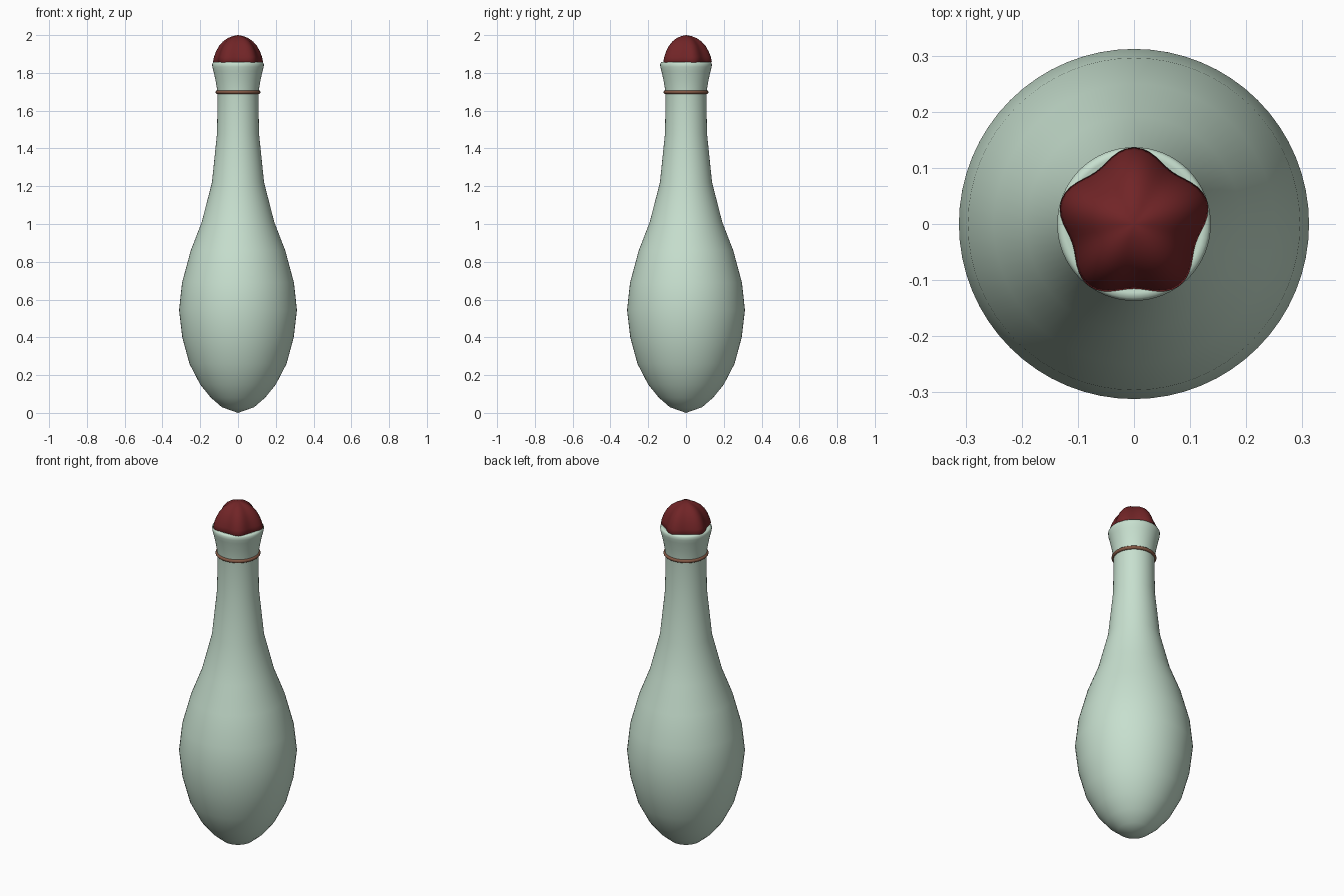
import bpy, bmesh
from math import cos, sin, pi, tau

cube = bpy.data.objects.get("Cube")
if cube:
    bpy.data.objects.remove(cube, do_unlink=True)


def material(name, rgb):
    m = bpy.data.materials.new(name)
    m.use_nodes = True
    m.diffuse_color = (*rgb, 1)
    bsdf = m.node_tree.nodes["Principled BSDF"]
    bsdf.inputs["Base Color"].default_value = (*rgb, 1)
    bsdf.inputs["Roughness"].default_value = 0.6
    return m


def finish(obj, mat, angle):
    obj.data.materials.append(mat)
    bpy.ops.object.select_all(action="DESELECT")
    obj.select_set(True)
    bpy.context.view_layer.objects.active = obj
    bpy.ops.object.shade_smooth_by_angle(angle=angle)


def revolve(name, profile, sides, mat, lobe=lambda a: 1.0, angle=pi / 3):
    """Turn an (r, z) profile about z; lobe scales the radius by direction."""
    bm = bmesh.new()
    rings = []
    for r, z in profile:
        if r == 0:
            rings.append([bm.verts.new((0, 0, z))] * sides)
        else:
            rings.append([bm.verts.new((r * lobe(a) * cos(a), r * lobe(a) * sin(a), z))
                          for a in (tau * i / sides for i in range(sides))])
    for low, high in zip(rings, rings[1:]):
        for i in range(sides):
            j = (i + 1) % sides
            bm.faces.new(dict.fromkeys((low[i], low[j], high[j], high[i])))
    bmesh.ops.recalc_face_normals(bm, faces=bm.faces)
    mesh = bpy.data.meshes.new(name)
    bm.to_mesh(mesh)
    bm.free()
    obj = bpy.data.objects.new(name, mesh)
    bpy.context.collection.objects.link(obj)
    finish(obj, mat, angle)
    return obj


pale_green = material("pale green", (0.57, 0.74, 0.62))
dark_red = material("dark red", (0.165, 0.018, 0.020))
brown = material("brown", (0.23, 0.10, 0.06))

# Bottle body with flared, rounded lip closing in under the cap
revolve("bottle_body", [
    (0, 0), (0.085, 0.03), (0.143, 0.08), (0.20, 0.15), (0.257, 0.26),
    (0.295, 0.40), (0.312, 0.545), (0.296, 0.69), (0.25, 0.86),
    (0.192, 1.01), (0.138, 1.22), (0.111, 1.48), (0.108, 1.68),
    (0.112, 1.72), (0.119, 1.76), (0.130, 1.81), (0.136, 1.832),
    (0.137, 1.847), (0.132, 1.857), (0.122, 1.858), (0.10, 1.85), (0, 1.85),
], 64, pale_green)

# Five-cornered domed cap, one corner pointing to the back
revolve("cap", [
    (0, 1.848), (0.118, 1.848), (0.126, 1.860), (0.121, 1.885),
    (0.111, 1.913), (0.096, 1.942), (0.076, 1.966), (0.052, 1.984),
    (0.026, 1.995), (0, 2.0),
], 60, dark_red, lambda a: 1 + 0.085 * cos(5 * (a - pi / 2)))

# Thin band round the neck
bpy.ops.mesh.primitive_torus_add(major_radius=0.109, minor_radius=0.010,
                                 major_segments=64, minor_segments=12,
                                 location=(0, 0, 1.698))
band = bpy.context.object
band.name = "neck_band"
finish(band, brown, pi / 3)
